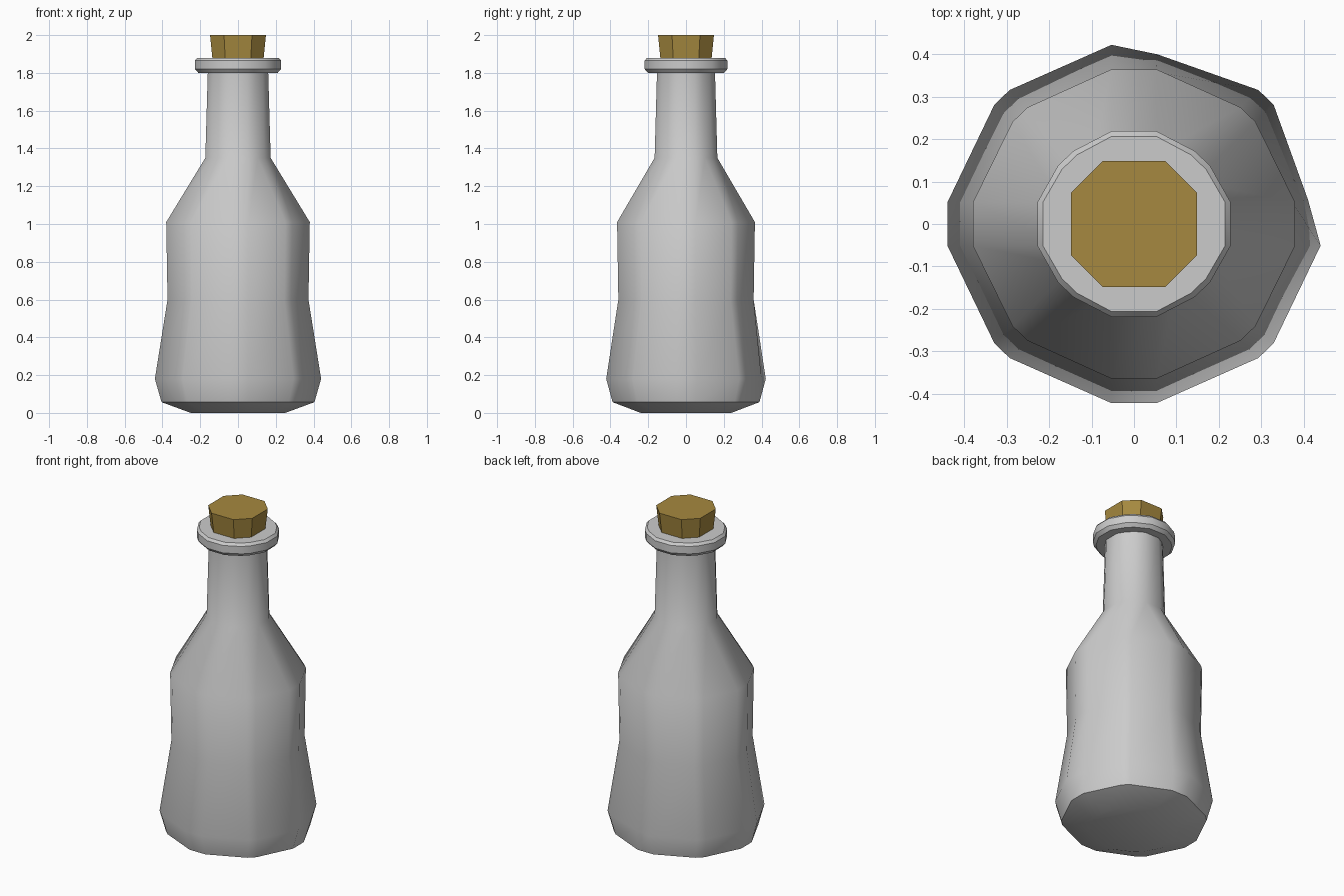
import bpy, bmesh, math

if "Cube" in bpy.data.objects:
    bpy.data.objects.remove(bpy.data.objects["Cube"])

def octagon(r, z, sy=1.0):
    """Octagon with flat sides facing the axes."""
    c = r * 0.5
    pts = [(r, -c), (r, c), (c, r), (-c, r), (-r, c), (-r, -c), (-c, -r), (c, -r)]
    return [(x, y * sy, z) for x, y in pts]

def bevelled_octagon(r, z, sy=0.96):
    """Octagon with corners on the axes, each corner cut into a pair of points."""
    a, d, b = min(0.053, r * 0.3), r * math.sqrt(0.5), 0.018
    quarter = [(r, -a), (r, a), (d + b, d - b), (d - b, d + b)]
    pts = []
    for _ in range(4):
        pts += quarter
        quarter = [(-y, x) for x, y in quarter]
    return [(x, y * sy, z) for x, y in pts]

def loft(name, rings):
    """Skin a closed solid through a stack of rings."""
    bm = bmesh.new()
    loops = [[bm.verts.new(p) for p in ring] for ring in rings]
    for low, high in zip(loops, loops[1:]):
        n = len(low)
        for i in range(n):
            j = (i + 1) % n
            bm.faces.new((low[i], low[j], high[j], high[i]))
    bm.faces.new(loops[0][::-1])
    bm.faces.new(loops[-1])
    bmesh.ops.recalc_face_normals(bm, faces=bm.faces[:])
    mesh = bpy.data.meshes.new(name)
    bm.to_mesh(mesh)
    bm.free()
    ob = bpy.data.objects.new(name, mesh)
    bpy.context.collection.objects.link(ob)
    return ob

# Glass bottle: base, waist, shoulder, neck and lip
profile = [(0.25, 0.0), (0.405, 0.057), (0.44, 0.18), (0.373, 0.60), (0.38, 1.01),
           (0.173, 1.35), (0.16, 1.80), (0.21, 1.80), (0.228, 1.82), (0.228, 1.865),
           (0.215, 1.88)]
rings = [bevelled_octagon(r, z) for r, z in profile]
# Dented back-right corner on the widest ring
rings[2][1] = (0.41, 0.058, 0.18)
rings[2][4] = (0.055, 0.40, 0.18)
bottle = loft("bottle", rings)
bpy.ops.object.select_all(action='DESELECT')
bottle.select_set(True)
bpy.context.view_layer.objects.active = bottle
bpy.ops.object.shade_smooth_by_angle(angle=math.radians(35))

# Cork: flat-sided, tapering down into the neck
cork = loft("cork", [octagon(0.135, 1.87), octagon(0.148, 2.0)])
mat = bpy.data.materials.new("cork_brown")
mat.diffuse_color = (0.38, 0.25, 0.05, 1.0)
mat.use_nodes = True
mat.node_tree.nodes["Principled BSDF"].inputs["Base Color"].default_value = mat.diffuse_color
cork.data.materials.append(mat)
